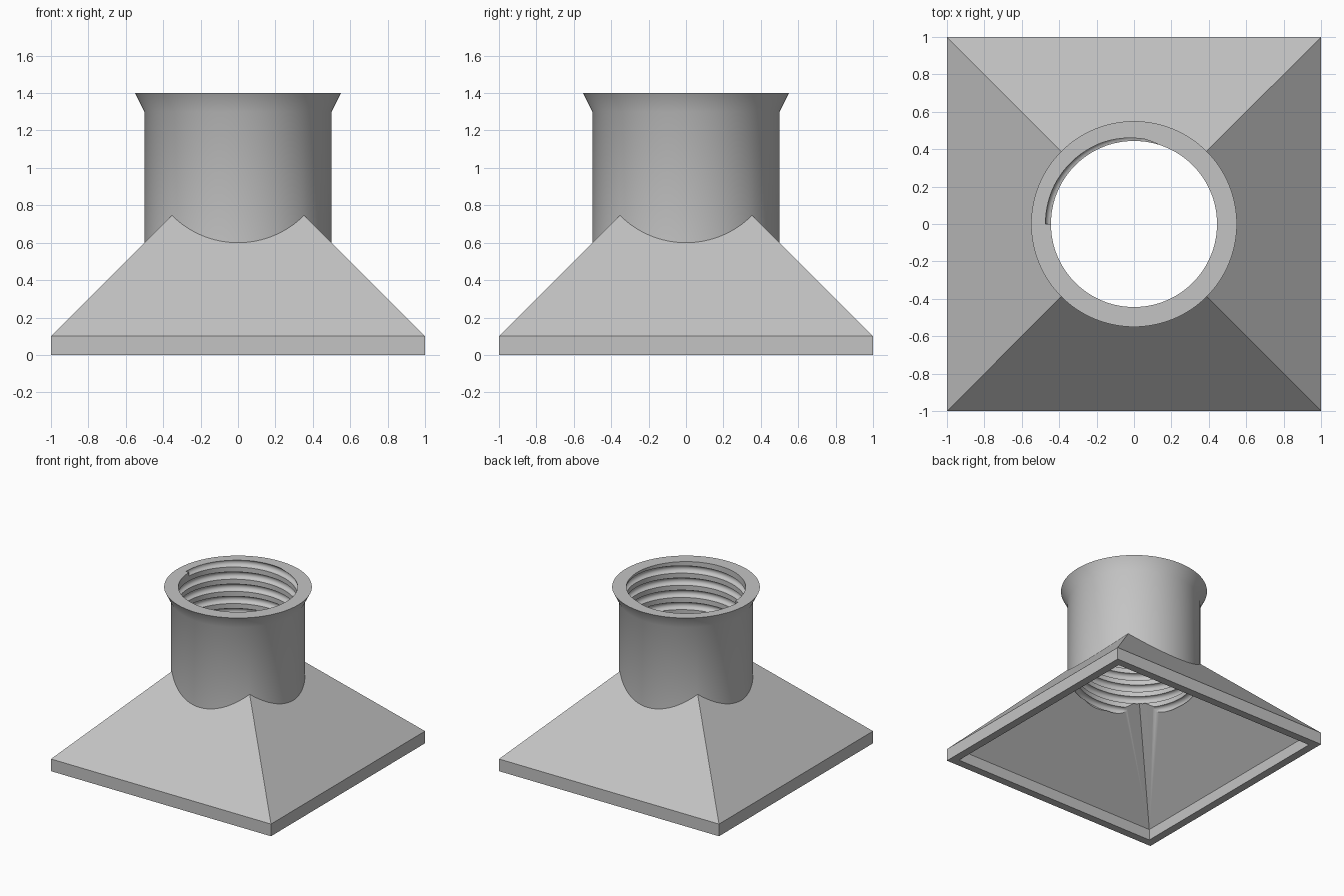
import bpy, bmesh, math

cube = bpy.data.objects.get("Cube")
if cube:
    bpy.data.objects.remove(cube, do_unlink=True)

PITCH, BORE, GROOVE, TOP = 0.1, 0.444, 0.03, 1.4
SEGMENTS = 128


def ring(radius, z, sides):
    """Points of a circle, or of an axis-aligned square when sides is 4."""
    if sides == 4:
        return [(radius * a, radius * b, z) for a, b in ((-1, -1), (1, -1), (1, 1), (-1, 1))]
    angles = [math.tau * i / sides for i in range(sides)]
    return [(radius * math.cos(a), radius * math.sin(a), z) for a in angles]


def loft(name, rings):
    """Closed solid skinned through a list of equal rings."""
    bm = bmesh.new()
    loops = [[bm.verts.new(p) for p in points] for points in rings]
    for low, high in zip(loops, loops[1:]):
        n = len(low)
        for i in range(n):
            j = (i + 1) % n
            bm.faces.new((low[i], low[j], high[j], high[i]))
    bm.faces.new(loops[0][::-1])
    bm.faces.new(loops[-1])
    bmesh.ops.recalc_face_normals(bm, faces=bm.faces)
    mesh = bpy.data.meshes.new(name)
    bm.to_mesh(mesh)
    bm.free()
    obj = bpy.data.objects.new(name, mesh)
    bpy.context.collection.objects.link(obj)
    return obj


def stack(name, profile, sides):
    return loft(name, [ring(r, z, sides) for r, z in profile])


def combine(target, tool, operation):
    """Apply a boolean and discard the tool."""
    mod = target.modifiers.new(operation, 'BOOLEAN')
    mod.operation, mod.object, mod.solver = operation, tool, 'EXACT'
    bpy.context.view_layer.objects.active = target
    bpy.ops.object.modifier_apply(modifier=mod.name)
    bpy.data.objects.remove(tool, do_unlink=True)


def coil():
    """Round helical cutter whose end sits level with the rim on the right side."""
    turns, steps, sides = 9, 96, 14
    sections = []
    for i in range(turns * steps + 1):
        turn = i / steps - turns
        a = math.pi + math.tau * turn
        points = []
        for k in range(sides):
            t = math.tau * (k + 0.5) / sides
            r = BORE + GROOVE * math.cos(t)
            points.append((r * math.cos(a), r * math.sin(a),
                           TOP + PITCH * turn + GROOVE * math.sin(t)))
        sections.append(points)
    return loft("thread_cutter", sections)


# Square funnel base and round neck with flared lip
body = stack("funnel_with_threaded_neck", [(1, 0), (1, 0.1), (0.3, 0.8)], 4)
neck = stack("neck", [(0.5, 0.3), (0.5, 1.3), (0.55, TOP)], SEGMENTS)
combine(body, neck, 'UNION')

# Hollow underside, bore and internal screw thread
void = stack("void_cutter", [(0.935, -0.1), (0.935, 0.09), (0.025, 1.0)], 4)
combine(body, void, 'DIFFERENCE')
combine(body, stack("bore_cutter", [(BORE, 0.2), (BORE, 1.6)], SEGMENTS), 'DIFFERENCE')
combine(body, coil(), 'DIFFERENCE')

# Plain grey finish
grey = bpy.data.materials.new("light_grey")
grey.use_nodes = True
color = (0.55, 0.55, 0.55, 1)
grey.diffuse_color = color
grey.node_tree.nodes["Principled BSDF"].inputs["Base Color"].default_value = color
body.data.materials.clear()
body.data.materials.append(grey)
for poly in body.data.polygons:
    poly.material_index = 0

# Smooth round walls, crisp edges
bpy.ops.object.select_all(action='DESELECT')
body.select_set(True)
bpy.context.view_layer.objects.active = body
bpy.ops.object.shade_smooth_by_angle(angle=math.radians(30))
